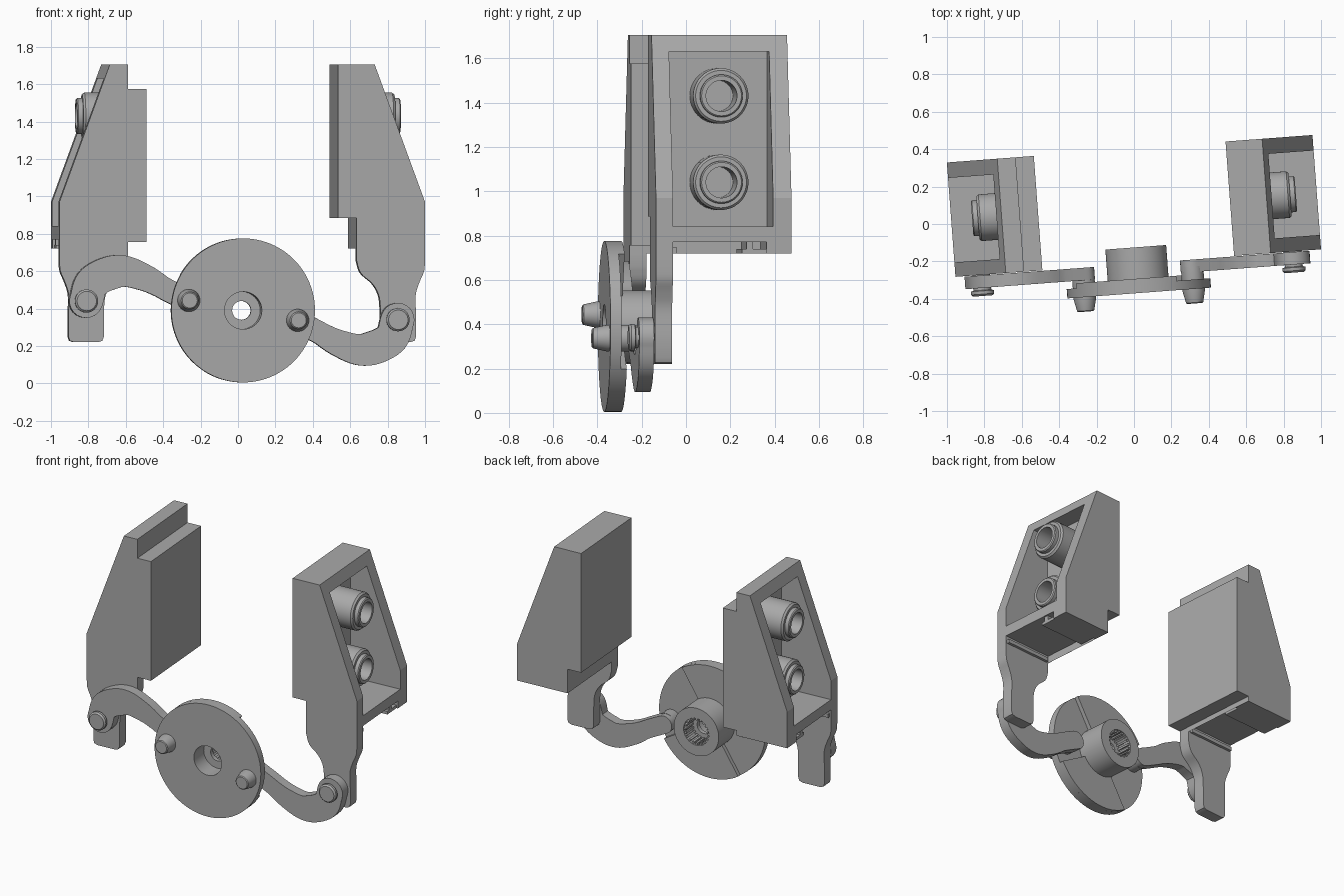
import bpy, bmesh, math
from mathutils import Matrix, Vector

if "Cube" in bpy.data.objects:
    bpy.data.objects.remove(bpy.data.objects["Cube"])

grey = bpy.data.materials.new("plain grey")
grey.use_nodes = True
grey.diffuse_color = (0.4, 0.4, 0.4, 1)
grey.node_tree.nodes["Principled BSDF"].inputs["Base Color"].default_value = grey.diffuse_color

TURN = Matrix.Rotation(math.radians(4.3), 4, "Z")   # whole mechanism is turned a little
CENTRE_Z = 0.39
FRONT, WALL_IN, BACK_IN, BACK = -0.21, -0.133, 0.32, 0.403


def finish(name, bm, smooth=True):
    bmesh.ops.recalc_face_normals(bm, faces=bm.faces[:])
    mesh = bpy.data.meshes.new(name)
    bm.to_mesh(mesh)
    bm.free()
    mesh.transform(TURN)
    mesh.materials.append(grey)
    ob = bpy.data.objects.new(name, mesh)
    bpy.context.collection.objects.link(ob)
    if smooth:
        bpy.ops.object.select_all(action="DESELECT")
        ob.select_set(True)
        bpy.context.view_layer.objects.active = ob
        bpy.ops.object.shade_smooth_by_angle(angle=math.radians(35))
    return ob


def prism(name, outline, y0, y1, smooth=True):
    """Extrude an outline of (x, z) points from y0 to y1."""
    bm = bmesh.new()
    face = bm.faces.new([bm.verts.new((x, y0, z)) for x, z in outline])
    extruded = bmesh.ops.extrude_face_region(bm, geom=[face])["geom"]
    bmesh.ops.translate(bm, vec=(0, y1 - y0, 0),
                        verts=[g for g in extruded if isinstance(g, bmesh.types.BMVert)])
    return finish(name, bm, smooth)


def box(name, x, y, z):
    return prism(name, [(x[0], z[0]), (x[1], z[0]), (x[1], z[1]), (x[0], z[1])], *y, False)


def lathe(name, profile, place, sides=48):
    """Revolve closed (radius, height) profile around local z, then place it."""
    bm = bmesh.new()
    verts = [bm.verts.new((r, 0, h)) for r, h in profile]
    edges = [bm.edges.new((a, b)) for a, b in zip(verts, verts[1:] + verts[:1])]
    bmesh.ops.spin(bm, geom=verts + edges, axis=(0, 0, 1), cent=(0, 0, 0),
                   angle=math.tau, steps=sides)
    bmesh.ops.remove_doubles(bm, verts=bm.verts[:], dist=1e-5)
    bm.transform(place)
    return finish(name, bm)


def bevel(ob, width, angle=60, segments=3):
    mod = ob.modifiers.new("rounded", "BEVEL")
    mod.width, mod.segments = width, segments
    mod.limit_method, mod.angle_limit = "ANGLE", math.radians(angle)


def cut(ob, cutter):
    mod = ob.modifiers.new("cut", "BOOLEAN")
    mod.operation, mod.object, mod.solver = "DIFFERENCE", cutter, "EXACT"
    cutter.hide_render = True
    cutter.hide_set(True)


def along_y(x, z):
    """Lathe axis pointing to the back, so profile height equals y."""
    return Matrix.Translation((x, 0, z)) @ Matrix.Rotation(-math.pi / 2, 4, "X")


def smooth_path(points, steps=8):
    """Catmull-Rom samples through the points."""
    pts = [2 * points[0] - points[1]] + points + [2 * points[-1] - points[-2]]
    out = []
    for a, b, c, d in zip(pts, pts[1:], pts[2:], pts[3:]):
        for i in range(steps):
            t = i / steps
            out.append(0.5 * (2 * b + (c - a) * t + (2 * a - 5 * b + 4 * c - d) * t * t
                              + (3 * b - a - 3 * c + d) * t ** 3))
    return out + [points[-1]]


# Jaws: hollow outside, gripping pad inside, leg hanging from the front wall
def jaw(side, s, pad_low, pad_high):
    def X(x):
        return s * x + 0.007

    outline = [(0.514, pad_low), (0.514, pad_high), (0.612, pad_high), (0.612, 1.705),
               (0.71, 1.705), (0.98, 0.97), (0.98, 0.72), (0.612, 0.72), (0.612, pad_low)]
    outline = list(dict.fromkeys((X(x), z) for x, z in outline))
    if pad_high > 1.7:
        outline.remove((X(0.612), 1.705))
    body = prism(side + "_jaw", outline, FRONT, BACK, False)
    cut(body, box(side + "_pocket_cutter", (X(0.62), X(1.2)), (WALL_IN, BACK_IN), (0.84, 1.63)))
    cut(body, box(side + "_underside_cutter", (X(0.6125), X(1.2)), (WALL_IN, 0.29), (0.6, 0.77)))

    # small rails under the jaw
    box(side + "_front_rail", (X(0.63), X(0.97)), (WALL_IN, -0.115), (0.72, 0.745))
    box(side + "_back_rail", (X(0.63), X(0.97)), (0.18, 0.29), (0.72, 0.74))
    box(side + "_back_rail_web", (X(0.63), X(0.97)), (0.2, 0.23), (0.74, 0.77))

    # leg
    inner = [Vector(p) for p in [(0.612, 0.66), (0.635, 0.59), (0.70, 0.53), (0.735, 0.46), (0.742, 0.36)]]
    outer = [Vector(p) for p in [(0.932, 0.36), (0.93, 0.47), (0.95, 0.54), (0.975, 0.6), (0.98, 0.66)]]
    foot = [(0.742, 0.25), (0.75, 0.228), (0.772, 0.22), (0.902, 0.22), (0.924, 0.228), (0.932, 0.25)]
    leg = [(0.612, 0.72)] + smooth_path(inner, 4) + foot + smooth_path(outer, 4) + [(0.98, 0.72)]
    prism(side + "_leg", [(X(p[0]), p[1]) for p in leg], FRONT, WALL_IN)

    # hollow bosses in the pocket
    for number, z in enumerate((1.04, 1.43)):
        place = Matrix.Translation((X(0), 0.095, z)) @ Matrix.Rotation(s * math.pi / 2, 4, "Y")
        lathe(f"{side}_boss_{number + 1}",
              [(0.07, 0.615), (0.125, 0.615), (0.125, 0.825), (0.115, 0.837), (0.096, 0.837),
               (0.096, 0.862), (0.09, 0.868), (0.07, 0.868)], place)


jaw("right", -1, 0.755, 1.575)
jaw("left", 1, 0.885, 1.705)


# Curved link arms, one the half-turn copy of the other
def arm(side, s):
    path = [(0.835, -0.05), (0.795, -0.155), (0.655, -0.21), (0.52, -0.175),
            (0.40, -0.11), (0.29, -0.055)]
    line = smooth_path([Vector(p) for p in path])
    left, right = [], []
    for i, p in enumerate(line):
        t = (line[min(i + 1, len(line) - 1)] - line[max(i - 1, 0)]).normalized()
        n = Vector((-t.y, t.x))
        x = i / (len(line) - 1)
        half = 0.09 - 0.03 * min(1, max(0, (x - 0.35) / 0.4))
        left.append(p + n * half)
        right.append(p - n * half)

    def cap(start, end, centre):
        v = start - centre
        return [centre + Matrix.Rotation(-math.pi * k / 12, 2) @ v for k in range(1, 12)]

    outline = left + cap(left[-1], right[-1], line[-1]) + right[::-1] + cap(right[0], left[0], line[0])
    ob = prism(side + "_arm", [(s * p.x, CENTRE_Z + s * p.y) for p in outline], -0.28, -0.213)
    bevel(ob, 0.018)
    # rivet to the jaw leg, pin through the disc
    lathe(side + "_rivet", [(0, -0.21), (0.048, -0.21), (0.048, -0.292), (0.062, -0.296),
                            (0.062, -0.313), (0.052, -0.323), (0, -0.323)],
          along_y(s * 0.835, CENTRE_Z + s * -0.05), 32)
    lathe(side + "_disc_pin", [(0, -0.25), (0.06, -0.25), (0.06, -0.38), (0.046, -0.443),
                               (0.04, -0.448), (0, -0.448)],
          along_y(s * 0.292, CENTRE_Z + s * -0.053), 32)


arm("right", -1)
arm("left", 1)

# Drive disc with counterbored centre and rear hub
lathe("drive_disc", [(0.05, -0.25), (0.1, -0.25), (0.1, -0.37), (0.385, -0.37), (0.385, -0.32),
                     (0.163, -0.32), (0.163, -0.125), (0.092, -0.125), (0.092, -0.22), (0.05, -0.22)],
      along_y(0, CENTRE_Z), 96)

# Raised sectors on the back of the disc, leaving room for the arms to swing
for name, start in (("upper_disc_sector", 58), ("lower_disc_sector", 238)):
    angles = [math.radians(start + 4 * k) for k in range(24)]
    ring = [(0.385, a) for a in angles] + [(0.15, a) for a in reversed(angles)]
    prism(name, [(r * math.cos(a), CENTRE_Z + r * math.sin(a)) for r, a in ring], -0.32, -0.293)

# Splines inside the hub socket
bm = bmesh.new()
for k in range(20):
    a = math.tau * k / 20
    m = (along_y(0, CENTRE_Z) @ Matrix.Rotation(a, 4, "Z") @ Matrix.Translation((0.087, 0, -0.175))
         @ Matrix.Diagonal((0.02, 0.013, 0.09, 1)))
    bmesh.ops.create_cube(bm, size=1, matrix=m)
finish("hub_splines", bm, False)
